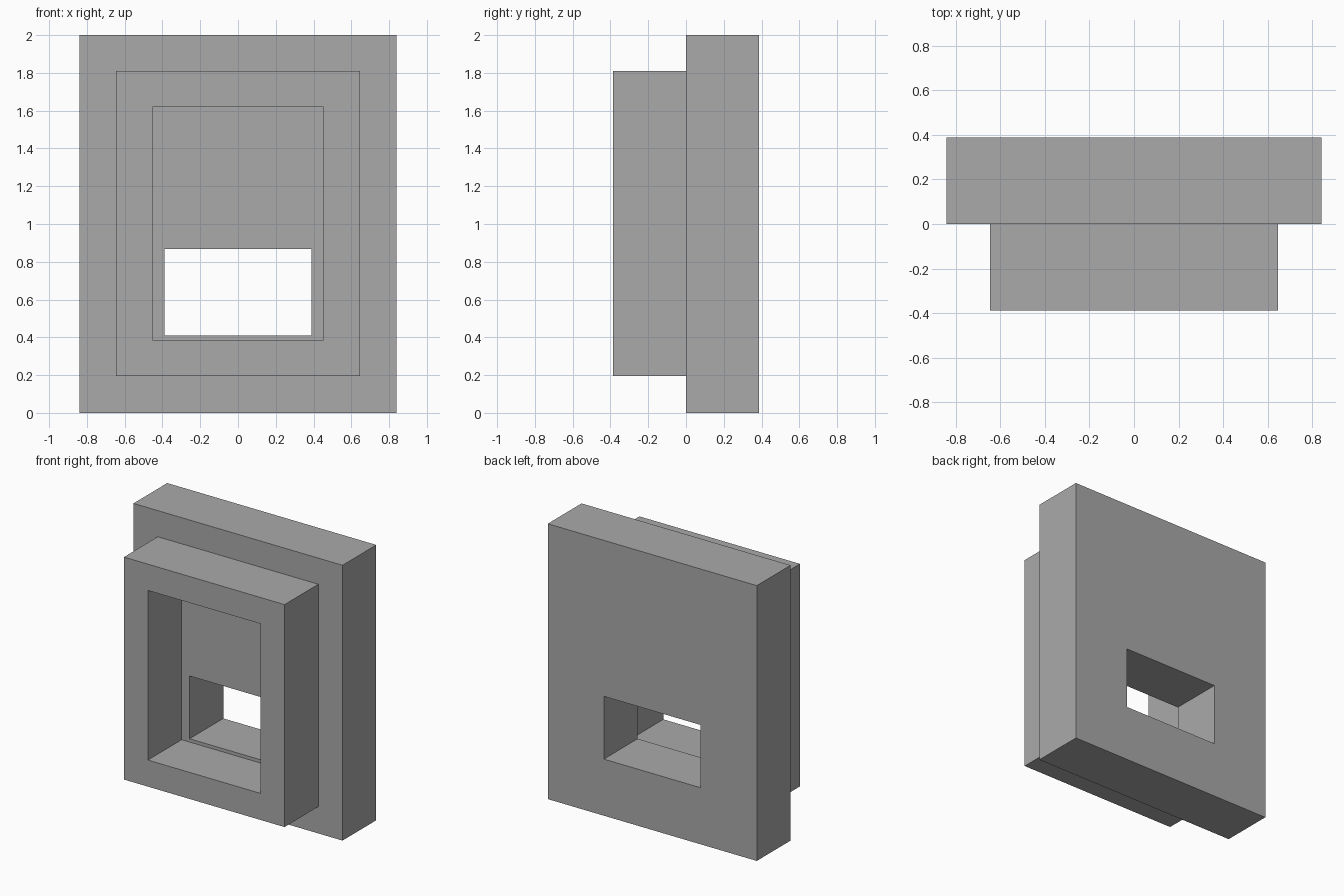
import bpy
import bmesh

if "Cube" in bpy.data.objects:
    bpy.data.objects.remove(bpy.data.objects["Cube"], do_unlink=True)

grey = bpy.data.materials.new("plain grey")
grey.use_nodes = True
colour = (0.4, 0.4, 0.4, 1)
grey.diffuse_color = colour
grey.node_tree.nodes["Principled BSDF"].inputs["Base Color"].default_value = colour


def rectangle(bm, half_width, bottom, top, y):
    """Add a closed loop of four corners in the plane at depth y."""
    corners = [(-half_width, bottom), (half_width, bottom),
               (half_width, top), (-half_width, top)]
    return [bm.verts.new((x, y, z)) for x, z in corners]


def pierced_slab(name, outer, hole, front, back):
    """Rectangular slab with a rectangular opening right through it."""
    bm = bmesh.new()
    loops = [rectangle(bm, *outer, front), rectangle(bm, *outer, back),
             rectangle(bm, *hole, back), rectangle(bm, *hole, front)]
    # Outer sides, back face, opening walls and front face
    for i, a in enumerate(loops):
        b = loops[(i + 1) % 4]
        for j in range(4):
            k = (j + 1) % 4
            bm.faces.new((a[j], a[k], b[k], b[j]))
    bmesh.ops.recalc_face_normals(bm, faces=bm.faces)
    mesh = bpy.data.meshes.new(name)
    bm.to_mesh(mesh)
    bm.free()
    mesh.materials.append(grey)
    obj = bpy.data.objects.new(name, mesh)
    bpy.context.collection.objects.link(obj)
    return obj


# Each outline is (half width, bottom, top)
pierced_slab("back_plate", (0.84, 0, 2), (0.389, 0.411, 0.867), 0, 0.387)
pierced_slab("front_frame", (0.645, 0.194, 1.81), (0.453, 0.387, 1.619), -0.387, 0)
